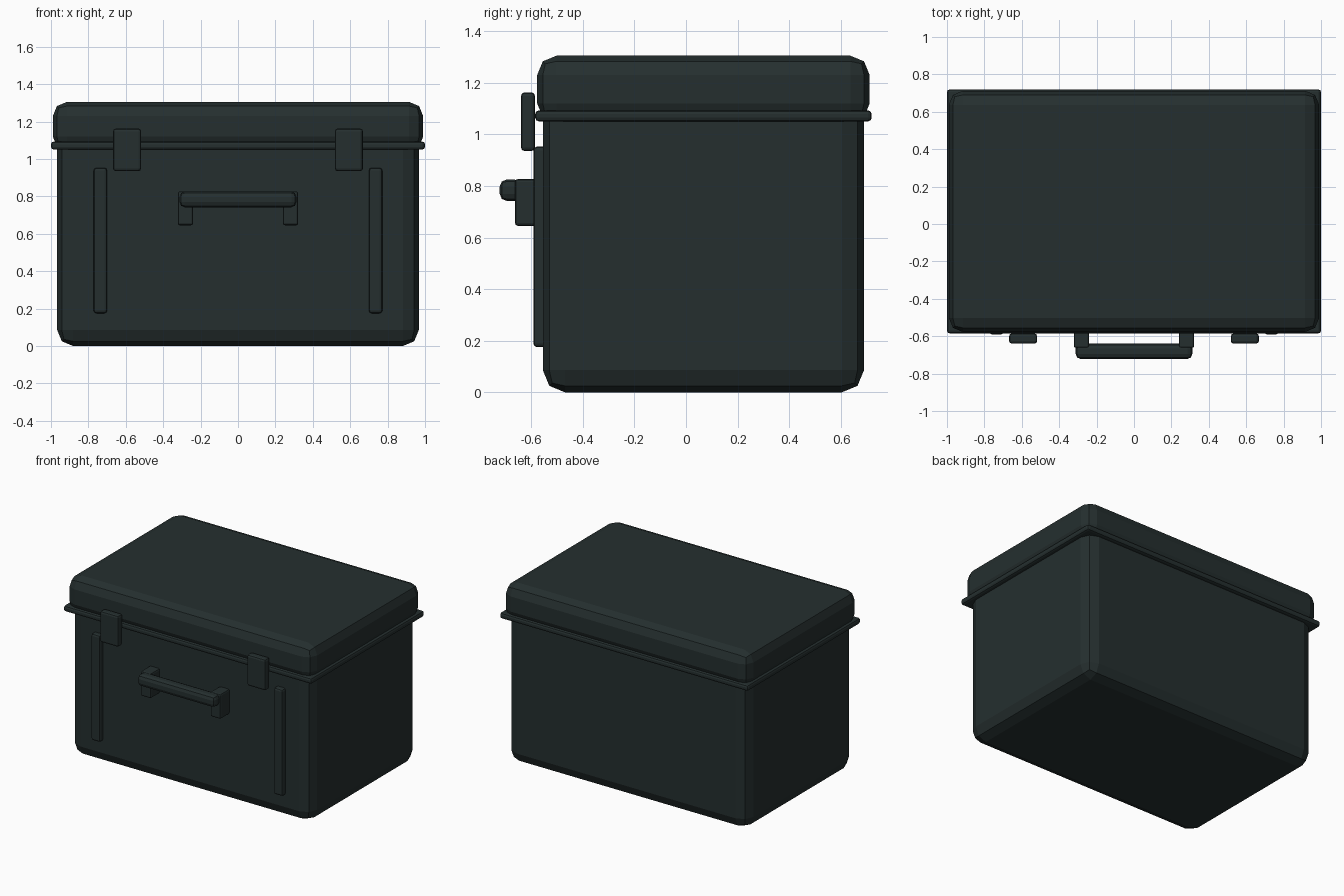
import bpy, bmesh

if "Cube" in bpy.data.objects:
    bpy.data.objects.remove(bpy.data.objects["Cube"])

mat = bpy.data.materials.new("dark green grey")
mat.diffuse_color = (0.018, 0.028, 0.028, 1)
mat.use_nodes = True
mat.node_tree.nodes["Principled BSDF"].inputs["Base Color"].default_value = mat.diffuse_color


def box(name, x, y, z, bevel, segments=2):
    """Bevelled box from (min, max) ranges."""
    bm = bmesh.new()
    bmesh.ops.create_cube(bm, size=1)
    for v in bm.verts:
        v.co = [r[0] if c < 0 else r[1] for c, r in zip(v.co, (x, y, z))]
    bmesh.ops.bevel(bm, geom=bm.edges[:], offset=bevel, segments=segments,
                    profile=0.5, affect='EDGES', clamp_overlap=True)
    me = bpy.data.meshes.new(name)
    bm.to_mesh(me)
    bm.free()
    me.materials.append(mat)
    ob = bpy.data.objects.new(name, me)
    bpy.context.collection.objects.link(ob)
    return ob


# Main shell: body, rim and lid
box("body", (-0.967, 0.967), (-0.555, 0.69), (0, 1.14), 0.086)
box("rim", (-1, 1), (-0.585, 0.72), (1.05, 1.093), 0.015)
box("lid", (-0.99, 0.99), (-0.577, 0.712), (1.045, 1.305), 0.075)

# Paired front fittings
for side, s in (("left", -1), ("right", 1)):
    def span(a, b):
        return tuple(sorted((s * a, s * b)))
    box("front_rib_" + side, span(0.7, 0.772), (-0.592, -0.535), (0.175, 0.953), 0.015)
    box("latch_" + side, span(0.518, 0.668), (-0.64, -0.585), (0.935, 1.163), 0.015)
    box("handle_bracket_" + side, span(0.24, 0.322), (-0.663, -0.55), (0.645, 0.827), 0.012)

# Handle grip
box("handle_grip", (-0.312, 0.312), (-0.722, -0.638), (0.742, 0.825), 0.027)
